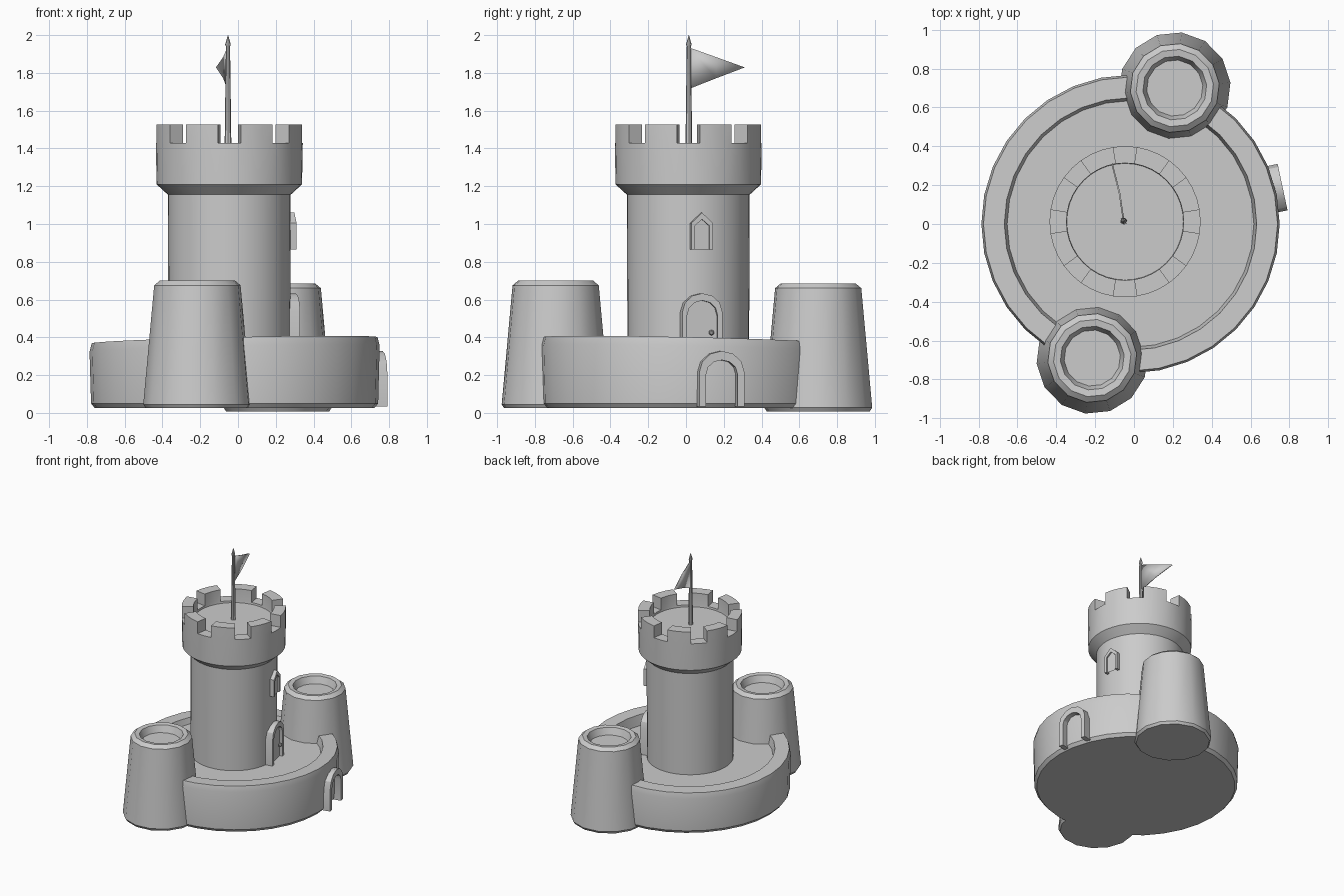
import bpy, bmesh, math
from mathutils import Matrix, Vector

if "Cube" in bpy.data.objects:
    bpy.data.objects.remove(bpy.data.objects["Cube"])

stone = bpy.data.materials.new("grey stone")
stone.diffuse_color = (0.6, 0.6, 0.6, 1)
stone.use_nodes = True
stone.node_tree.nodes["Principled BSDF"].inputs["Base Color"].default_value = stone.diffuse_color


def finish(name, bm, angle=35):
    bmesh.ops.recalc_face_normals(bm, faces=bm.faces)
    me = bpy.data.meshes.new(name)
    bm.to_mesh(me)
    bm.free()
    me.materials.append(stone)
    ob = bpy.data.objects.new(name, me)
    bpy.context.collection.objects.link(ob)
    bpy.ops.object.select_all(action='DESELECT')
    ob.select_set(True)
    bpy.context.view_layer.objects.active = ob
    bpy.ops.object.shade_smooth_by_angle(angle=math.radians(angle))
    return ob


def lathe(profile, center, sides, turn=0.0):
    """Closed solid from (radius, z) rings, capped at both ends."""
    bm = bmesh.new()
    rings = []
    for r, z in profile:
        rings.append([bm.verts.new((center[0] + r * math.cos(turn + i * math.tau / sides),
                                    center[1] + r * math.sin(turn + i * math.tau / sides), z))
                      for i in range(sides)])
    bands = []
    for a, b in zip(rings, rings[1:]):
        bands.append([bm.faces.new((a[i], a[(i + 1) % sides], b[(i + 1) % sides], b[i]))
                      for i in range(sides)])
    bm.faces.new(rings[0][::-1])
    bm.faces.new(rings[-1])
    return bm, bands


def arch_outline(half, spring, top, steps):
    """Arch from lower left to lower right, in (sideways, up)."""
    pts = [(-half, 0)]
    for i in range(steps + 1):
        a = math.pi * (1 - i / steps)
        pts.append((half * math.cos(a), spring + (top - spring) * math.sin(a)))
    return pts + [(half, 0)]


def arch_frame(name, front, turn, outer, inner, depth, steps, panel=None):
    """Raised frame around an opening, with an optional recessed panel."""
    bm = bmesh.new()
    o, n = arch_outline(*outer, steps), arch_outline(*inner, steps)
    loops = [[bm.verts.new((x, s, z)) for s, z in pts]
             for pts, x in ((o, -depth), (o, 0), (n, 0), (n, -depth))]
    for k in range(4):
        a, b = loops[k], loops[(k + 1) % 4]
        for i in range(len(o) - 1):
            bm.faces.new((a[i], a[i + 1], b[i + 1], b[i]))
    for end in (0, -1):
        bm.faces.new([loop[end] for loop in loops])
    if panel is not None:
        bm.faces.new([bm.verts.new((-panel, s, z)) for s, z in n])
    bm.transform(Matrix.Translation(Vector(front)) @ Matrix.Rotation(turn, 4, 'Z'))
    return finish(name, bm, 30)


# Round courtyard base with a raised wall, its top leaning slightly
bm, _ = lathe([(0.74, 0.025), (0.76, 0.05), (0.768, 0.34), (0.757, 0.385),
               (0.65, 0.385), (0.635, 0.32)], (-0.018, 0.0), 32)
for v in bm.verts:
    if v.co.z > 0.33:
        v.co.z += 0.022 * v.co.x - 0.022 * v.co.y
finish("courtyard_base", bm)

# Two small tapered side towers with hollow tops
for name, c, z0, z1 in (("front_side_tower", (-0.215, -0.69), 0.025, 0.70),
                        ("back_side_tower", (0.21, 0.70), 0.008, 0.685)):
    bm, _ = lathe([(0.275, z0), (0.288, z0 + 0.02), (0.23, z1 - 0.025), (0.2, z1),
                   (0.165, z1 - 0.005), (0.145, z1 - 0.06)], c, 14, 0.1)
    finish(name, bm)

# Main tower: shaft, flared crown and battlements raised from the rim
keep = (-0.046, 0.012)
bm, bands = lathe([(0.322, 0.3), (0.325, 1.155), (0.385, 1.21), (0.389, 1.43),
                   (0.302, 1.43), (0.30, 1.415)], keep, 40, math.radians(9))
rim = bands[3]
for k in range(8):
    # two rim faces stay low as a gap, three rise as a merlon
    faces = [rim[(5 * k + j) % 40] for j in range(3)]
    res = bmesh.ops.extrude_face_region(bm, geom=faces)
    bmesh.ops.translate(bm, vec=(0, 0, 0.097),
                        verts=[g for g in res["geom"] if isinstance(g, bmesh.types.BMVert)])
    bmesh.ops.delete(bm, geom=[f for f in faces if f.is_valid], context='FACES')
finish("main_tower", bm)

# Window, door and gate all face the same way
turn = math.radians(12)


def on_keep(r, z):
    return (keep[0] + r * math.cos(turn), keep[1] + r * math.sin(turn), z)


arch_frame("tower_window", on_keep(0.352, 0.865), turn, (0.058, 0.14, 0.195),
           (0.04, 0.125, 0.16), 0.06, 2, 0.012)
arch_frame("tower_door", on_keep(0.36, 0.315), turn, (0.108, 0.22, 0.318),
           (0.083, 0.2, 0.28), 0.09, 6, 0.025)
arch_frame("courtyard_gate", (0.765, 0.19, 0.035), turn, (0.122, 0.18, 0.293),
           (0.085, 0.17, 0.245), 0.1, 6)

# Door knob
bm = bmesh.new()
bmesh.ops.create_icosphere(bm, subdivisions=1, radius=0.016)
bm.transform(Matrix.Translation((0.29, 0.135, 0.425)))
finish("door_knob", bm)

# Flag pole with pointed tip
bm, _ = lathe([(0.018, 1.40), (0.011, 1.94), (0.015, 1.95), (0.001, 2.0)], (-0.053, 0.015), 8)
finish("flag_pole", bm)

# Triangular flag, bent slightly along its length
bm = bmesh.new()
upper = [(-0.053, 0.015, 1.935), (-0.075, 0.16, 1.883), (-0.113, 0.31, 1.829)]
lower = [(-0.053, 0.015, 1.715), (-0.075, 0.16, 1.772)]
u = [bm.verts.new(p) for p in upper]
l = [bm.verts.new(p) for p in lower]
bm.faces.new((u[0], l[0], l[1], u[1]))
bm.faces.new((u[1], l[1], u[2]))
flag = finish("flag", bm)
mod = flag.modifiers.new("thickness", 'SOLIDIFY')
mod.thickness = 0.008
mod.offset = 0
